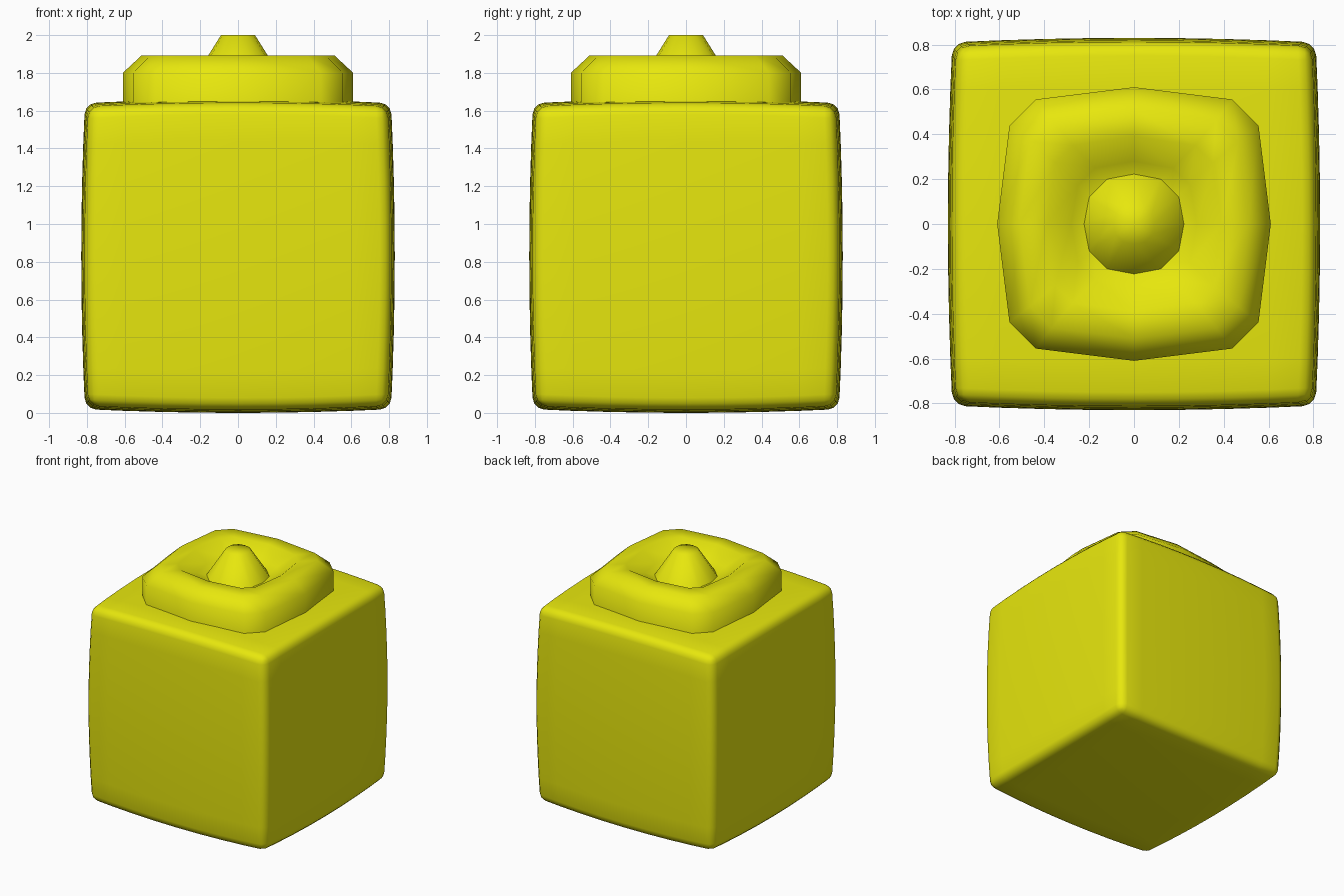
import bpy, bmesh

if "Cube" in bpy.data.objects:
    bpy.data.objects.remove(bpy.data.objects["Cube"])

yellow = bpy.data.materials.new("yellow")
yellow.diffuse_color = (0.8, 0.8, 0.004, 1)
yellow.use_nodes = True
yellow.node_tree.nodes["Principled BSDF"].inputs["Base Color"].default_value = yellow.diffuse_color


def finish(bm, name):
    bmesh.ops.recalc_face_normals(bm, faces=bm.faces)
    mesh = bpy.data.meshes.new(name)
    bm.to_mesh(mesh)
    bm.free()
    mesh.materials.append(yellow)
    obj = bpy.data.objects.new(name, mesh)
    bpy.context.collection.objects.link(obj)
    return obj


def smooth(obj, angle):
    bpy.ops.object.select_all(action='DESELECT')
    obj.select_set(True)
    bpy.context.view_layer.objects.active = obj
    bpy.ops.object.shade_smooth_by_angle(angle=angle)


def outline(a, b):
    """Twelve-sided outline of unit radius; (a, b) is the point beside each corner."""
    pts, x, y = [], 0, 1
    for _ in range(4):
        for px, py in ((0, 1), (a, b), (b, a)):
            pts.append((px * y + py * x, py * y - px * x))
        x, y = y, -x
    return pts


def loft(name, profile):
    """Stack outlines given as (radius, z, a, b) and cap both ends with a fan."""
    bm = bmesh.new()
    rings = [[bm.verts.new((r * x, r * y, z)) for x, y in outline(a, b)]
             for r, z, a, b in profile]
    for lo, hi in zip(rings, rings[1:]):
        for i in range(12):
            j = (i + 1) % 12
            bm.faces.new((lo[i], lo[j], hi[j], hi[i]))
    for ring, z in ((rings[0], profile[0][1]), (rings[-1], profile[-1][1])):
        centre = bm.verts.new((0, 0, z))
        for i in range(12):
            bm.faces.new((ring[i], ring[(i + 1) % 12], centre))
    return finish(bm, name)


# Block with gently bulging sides and rounded edges
H, K = 0.83, 0.024
bm = bmesh.new()
bmesh.ops.create_cube(bm, size=2)
bmesh.ops.subdivide_edges(bm, edges=bm.edges[:], cuts=7, use_grid_fill=True)
for v in bm.verts:
    x, y, z = v.co
    v.co = (H * x * (1 - K * (y * y + z * z)),
            H * y * (1 - K * (x * x + z * z)),
            H * z * (1 - K * (x * x + y * y)) + H)
block = finish(bm, "block")
bevel = block.modifiers.new("rounded_edges", 'BEVEL')
bevel.width = 0.06
bevel.segments = 3
bevel.limit_method = 'ANGLE'
bevel.angle_limit = 0.7
smooth(block, 3.1)

# Squarish raised collar with a dished middle
collar = loft("collar", [(0.61, 1.55, 0.72, 0.91), (0.61, 1.80, 0.72, 0.91),
                         (0.51, 1.893, 0.72, 0.91), (0.39, 1.893, 0.70, 0.90),
                         (0.28, 1.81, 0.62, 0.89), (0.19, 1.775, 0.53, 0.89)])
smooth(collar, 1.0)

# Blunt cone in the middle of the collar
cone = loft("cone", [(0.24, 1.76, 0.53, 0.90), (0.09, 2.0, 0.53, 0.90)])
smooth(cone, 1.2)
